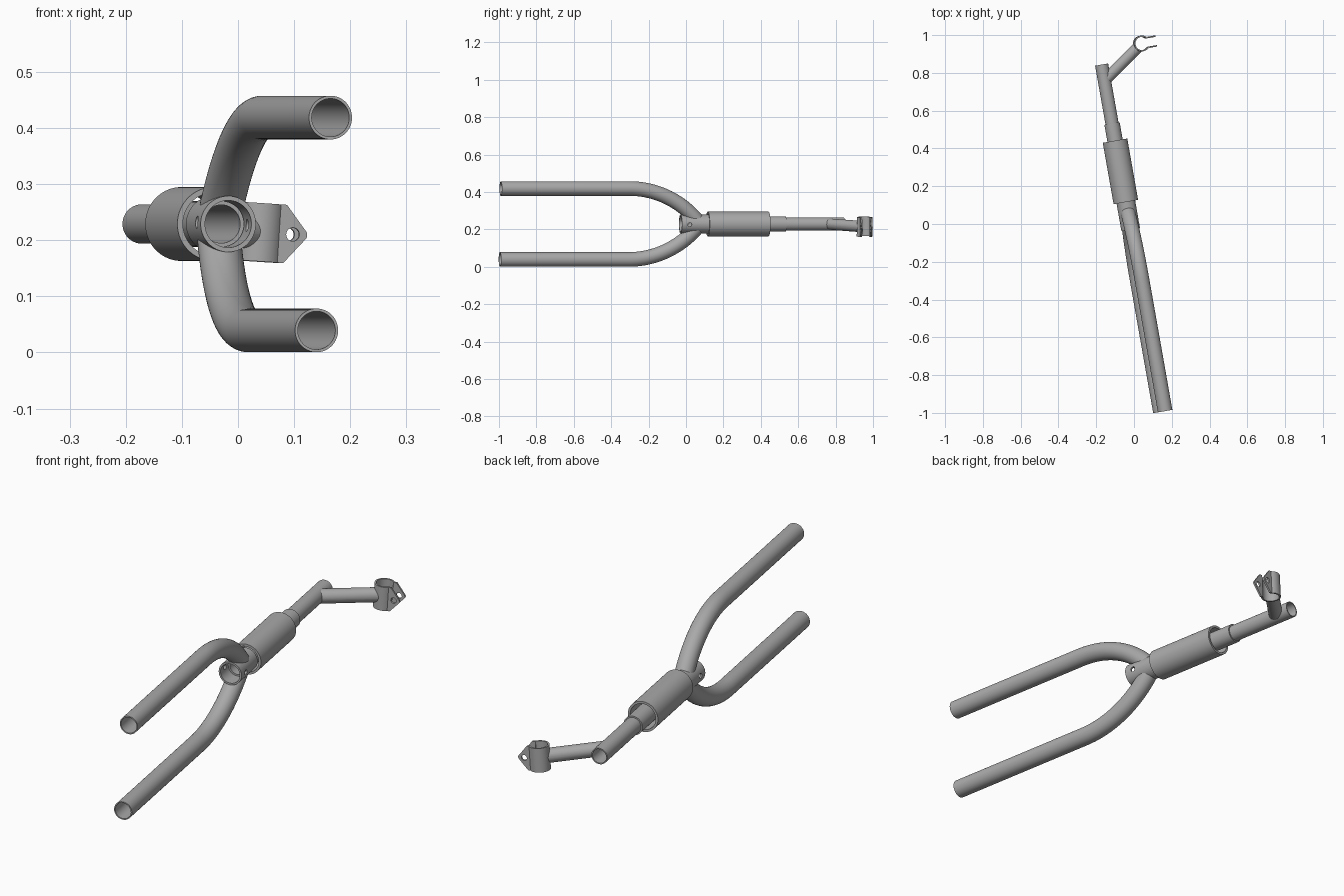
import bpy, bmesh, math
from mathutils import Vector, Matrix

cube = bpy.data.objects.get("Cube")
if cube:
    bpy.data.objects.remove(cube, do_unlink=True)

# One bare metal colour
metal = bpy.data.materials.new("grey_metal")
metal.use_nodes = True
colour = (0.4, 0.4, 0.4, 1)
metal.diffuse_color = colour
metal.node_tree.nodes["Principled BSDF"].inputs["Base Color"].default_value = colour

# Local frame: Y runs along the main axis, yawed and slightly rolled
FRAME = (Matrix.Translation((-0.0226, 0, 0.229))
         @ Matrix.Rotation(math.radians(10), 4, 'Z')
         @ Matrix.Rotation(math.radians(3.8), 4, 'Y'))
SIDES = 48
X, Y, Z = Vector((1, 0, 0)), Vector((0, 1, 0)), Vector((0, 0, 1))


def finish(name, bm):
    bmesh.ops.recalc_face_normals(bm, faces=bm.faces)
    mesh = bpy.data.meshes.new(name)
    bm.to_mesh(mesh)
    bm.free()
    obj = bpy.data.objects.new(name, mesh)
    bpy.context.collection.objects.link(obj)
    obj.matrix_world = FRAME
    mesh.materials.append(metal)
    return obj


def sweep(name, path, side, outer, inner=0):
    """Pipe along a flat path; side is the normal of the path's plane."""
    path = [Vector(p) for p in path]

    def rings(radius):
        out = []
        for i, p in enumerate(path):
            t = (path[min(i + 1, len(path) - 1)] - path[max(i - 1, 0)]).normalized()
            n = t.cross(side)
            out.append([bm.verts.new(p + radius * (math.cos(a) * side + math.sin(a) * n))
                        for a in (math.tau * k / SIDES for k in range(SIDES))])
        return out

    bm = bmesh.new()
    loops = rings(outer)
    if inner:
        loops += rings(inner)[::-1]
        loops.append(loops[0])
    else:
        bm.faces.new(loops[0])
        bm.faces.new(loops[-1])
    for a, b in zip(loops, loops[1:]):
        for k in range(SIDES):
            j = (k + 1) % SIDES
            bm.faces.new((a[k], a[j], b[j], b[k]))
    return finish(name, bm)


def straight(name, start, end, outer, inner=0):
    return sweep(name, [(0, start, 0), (0, end, 0)], X, outer, inner)


def extrude(name, outline, offset, depth):
    bm = bmesh.new()
    face = bm.faces.new([bm.verts.new(p) for p in outline])
    new = bmesh.ops.extrude_face_region(bm, geom=[face])["geom"]
    bmesh.ops.translate(bm, vec=depth, verts=[v for v in new if isinstance(v, bmesh.types.BMVert)])
    bmesh.ops.translate(bm, vec=offset, verts=bm.verts)
    return finish(name, bm)


def cut(targets, cutter):
    """Subtract the cutter from each part, then discard it."""
    cutter.hide_render = True
    for obj in targets:
        mod = obj.modifiers.new("cut", 'BOOLEAN')
        mod.operation, mod.solver, mod.object = 'DIFFERENCE', 'EXACT', cutter
        bpy.context.view_layer.objects.active = obj
        bpy.ops.object.modifier_apply(modifier=mod.name)
    bpy.data.objects.remove(cutter, do_unlink=True)


parts = []

# Two fork pipes: straight run, then an arc that bends in to the axis
SPREAD, BEND_START, BEND_LENGTH = 0.19, -0.31, 0.385
radius = (BEND_LENGTH ** 2 + SPREAD ** 2) / (2 * SPREAD)
sweep_angle = math.asin(BEND_LENGTH / radius)
forks = []
for name, sign in (("upper_fork_pipe", 1), ("lower_fork_pipe", -1)):
    path = [(0, -1.008, sign * SPREAD)]
    for i in range(25):
        a = sweep_angle * i / 24
        path.append((0, BEND_START + radius * math.sin(a),
                     sign * (SPREAD - radius * (1 - math.cos(a)))))
    forks.append(sweep(name, path, X, 0.039, 0.034))
cut(forks, straight("fork_cutter", -0.3, 0.3, 0.046))
parts += forks

# Collar at the fork joint, with a cross hole through its sides
collar = straight("fork_collar", -0.03, 0.12, 0.05, 0.042)
cut([collar], sweep("pin_cutter", [(-0.1, 0.012, 0), (0.1, 0.012, 0)], Z, 0.011))
parts.append(collar)

# Outer sleeve, inner pipe and rear pipe
parts.append(straight("outer_sleeve", 0.118, 0.448, 0.066, 0.056))
parts.append(straight("inner_pipe", 0.04, 0.54, 0.041, 0.034))
rear = straight("rear_pipe", 0.45, 0.857, 0.035, 0.03)
parts.append(rear)

# Side branch from the rear pipe to the clamp
CLAMP = Vector((0.2275, 0.93, 0))
branch = sweep("branch_pipe", [(0, 0.77, 0), CLAMP], Z, 0.03, 0.025)
cut([branch], straight("rear_cutter", 0.5, 1.0, 0.032))
cut([branch], sweep("clamp_cutter", [CLAMP - 0.1 * Z, CLAMP + 0.1 * Z], X, 0.038))
parts.append(branch)

# Split clamp ring, open on its left side
HALF, GAP = 0.052, math.radians(43)
angles = [GAP + (math.tau - 2 * GAP) * i / 36 for i in range(37)]
outline = [0.042 * (math.cos(a) * X + math.sin(a) * Y) for a in angles]
outline += [0.035 * (math.cos(a) * X + math.sin(a) * Y) for a in reversed(angles)]
parts.append(extrude("clamp_ring", outline, CLAMP - HALF * Z, 2 * HALF * Z))

# Two tapered ears with rounded tips and a bolt hole
ears = []
tip = [(0.068 + 0.012 * math.cos(a), 0, 0.012 * math.sin(a))
       for a in (math.radians(-50 + 10 * i) for i in range(11))]
shape = [(0.026, 0, -HALF), (0.04, 0, -HALF)] + tip + [(0.04, 0, HALF), (0.026, 0, HALF)]
for name, y in (("rear_ear", 0.022), ("front_ear", -0.03)):
    ears.append(extrude(name, shape, CLAMP + y * Y, 0.008 * Y))
bolt = CLAMP + 0.054 * X
cut(ears, sweep("bolt_cutter", [bolt - 0.1 * Y, bolt + 0.1 * Y], X, 0.012))
parts += ears

# Smooth the round walls, keep the rims crisp
bpy.ops.object.select_all(action='DESELECT')
for obj in parts:
    obj.select_set(True)
bpy.context.view_layer.objects.active = parts[0]
bpy.ops.object.shade_smooth_by_angle(angle=math.radians(30))
